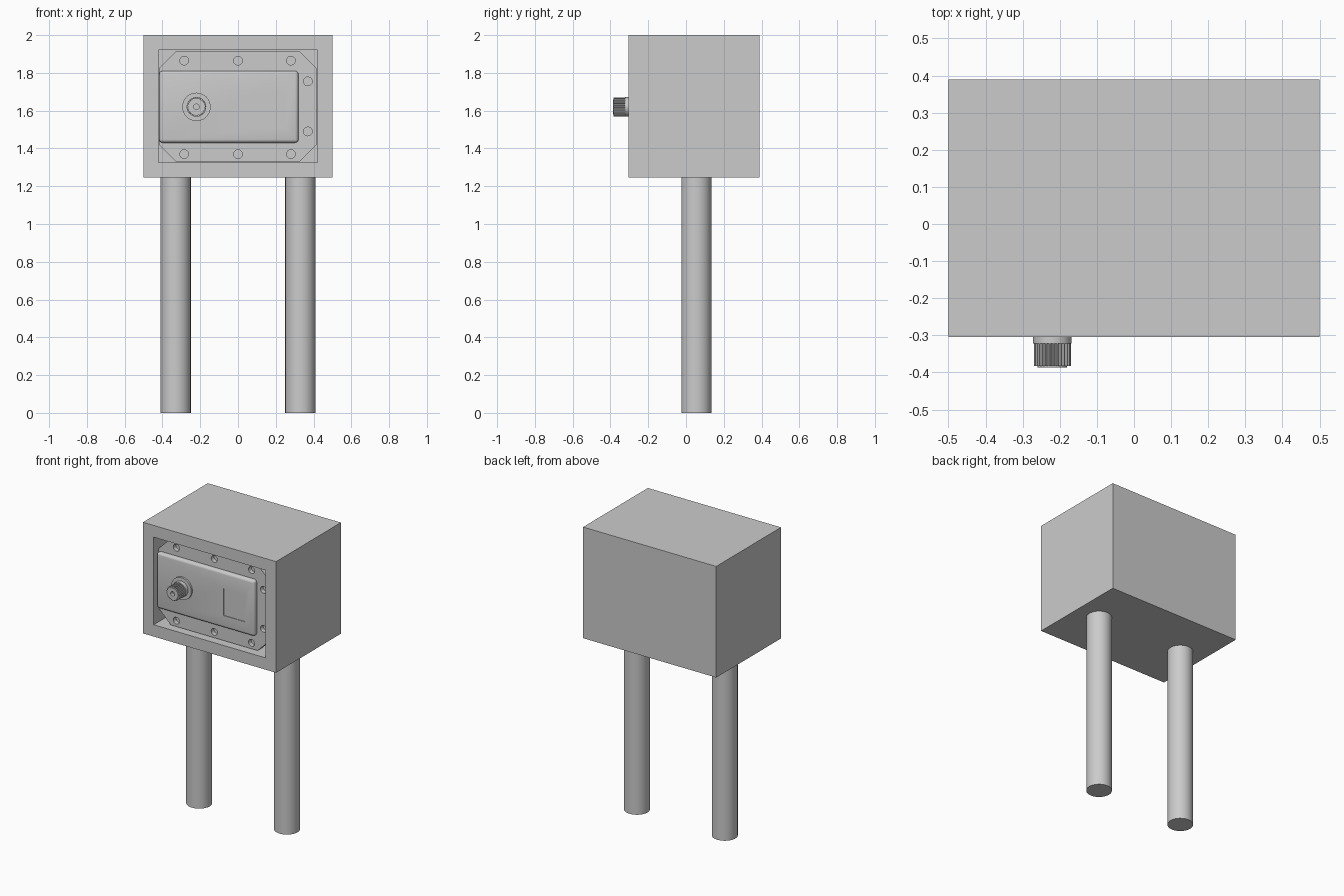
import bpy
import bmesh
from math import cos, sin, tau, radians

if "Cube" in bpy.data.objects:
    bpy.data.objects.remove(bpy.data.objects["Cube"], do_unlink=True)

# One plain grey
grey = bpy.data.materials.new("light grey")
grey.use_nodes = True
colour = (0.6, 0.6, 0.6, 1)
grey.diffuse_color = colour
grey.node_tree.nodes["Principled BSDF"].inputs["Base Color"].default_value = colour


def prism(name, outline, y0, y1):
    """Extrude an x-z outline from y0 back to y1."""
    bm = bmesh.new()
    face = bm.faces.new([bm.verts.new((x, y0, z)) for x, z in outline])
    made = bmesh.ops.extrude_face_region(bm, geom=[face])["geom"]
    moved = [v for v in made if isinstance(v, bmesh.types.BMVert)]
    bmesh.ops.translate(bm, verts=moved, vec=(0, y1 - y0, 0))
    bmesh.ops.recalc_face_normals(bm, faces=bm.faces)
    mesh = bpy.data.meshes.new(name)
    bm.to_mesh(mesh)
    bm.free()
    mesh.materials.append(grey)
    obj = bpy.data.objects.new(name, mesh)
    bpy.context.collection.objects.link(obj)
    return obj


def rect(x0, x1, z0, z1):
    return [(x0, z0), (x1, z0), (x1, z1), (x0, z1)]


def circle(x, z, r, n=32):
    return [(x + r * cos(tau * i / n), z + r * sin(tau * i / n)) for i in range(n)]


def apply_modifiers(obj):
    bpy.context.view_layer.update()
    graph = bpy.context.evaluated_depsgraph_get()
    old = obj.data
    obj.data = bpy.data.meshes.new_from_object(obj.evaluated_get(graph))
    obj.modifiers.clear()
    bpy.data.meshes.remove(old)


def carve(obj, outline, y0, y1):
    """Cut a prism-shaped hole, then remove the cutter."""
    cutter = prism("cutter", outline, y0, y1)
    cutter.hide_render = True
    mod = obj.modifiers.new("cut", "BOOLEAN")
    mod.operation = "DIFFERENCE"
    mod.solver = "EXACT"
    mod.object = cutter
    apply_modifiers(obj)
    bpy.data.objects.remove(cutter, do_unlink=True)


def smooth(obj, angle=30):
    bpy.ops.object.select_all(action="DESELECT")
    obj.select_set(True)
    bpy.context.view_layer.objects.active = obj
    bpy.ops.object.shade_smooth_by_angle(angle=radians(angle))


# Housing with an open front
housing = prism("housing", rect(-0.5, 0.5, 1.245, 2), -0.305, 0.39)
carve(housing, rect(-0.42, 0.42, 1.325, 1.92), -0.4, 0.31)

# Two round legs
for side, x in (("right", -0.33), ("left", 0.33)):
    bpy.ops.mesh.primitive_cylinder_add(
        vertices=48, radius=0.08, depth=1.245, location=(x, 0.055, 1.245 / 2))
    leg = bpy.context.object
    leg.name = side + "_leg"
    leg.data.materials.append(grey)
    smooth(leg)

# Mounting plate with clipped corners and blind screw holes
L, R, B, T, C = -0.418, 0.416, 1.33, 1.915, 0.09
plate = prism("mounting_plate", [
    (L + C, B), (R - C, B), (R, B + C), (R, T - C),
    (R - C, T), (L + C, T), (L, T - C), (L, B + C)], -0.255, -0.205)
holes = [(x, z) for x in (-0.285, 0, 0.28) for z in (1.37, 1.865)]
holes += [(0.37, 1.49), (0.37, 1.755)]
for x, z in holes:
    carve(plate, circle(x, z, 0.023, 24), -0.3, -0.225)
smooth(plate)

# Raised cover with rounded edges and a shallow label pocket
cover = prism("cover", rect(-0.417, 0.32, 1.43, 1.81), -0.282, -0.215)
bevel = cover.modifiers.new("round", "BEVEL")
bevel.width = 0.018
bevel.segments = 4
apply_modifiers(cover)
carve(cover, rect(0.09, 0.25, 1.515, 1.70), -0.35, -0.278)
smooth(cover)

# Knob: seat ring, collar, knurled grip, cap ring
KX, KZ = -0.22, 1.62
smooth(prism("knob_seat", circle(KX, KZ, 0.075, 48), -0.295, -0.27))
smooth(prism("knob_collar", circle(KX, KZ, 0.052, 48), -0.322, -0.28))

teeth = 30
grip_outline = []
for i in range(teeth * 4):
    r = 0.05 if i % 4 < 2 else 0.045
    a = tau * i / (teeth * 4)
    grip_outline.append((KX + r * cos(a), KZ + r * sin(a)))
grip = prism("knob_grip", grip_outline, -0.383, -0.32)
carve(grip, circle(KX, KZ, 0.015, 24), -0.42, -0.365)

cap = prism("knob_cap", circle(KX, KZ, 0.04, 48), -0.387, -0.375)
carve(cap, circle(KX, KZ, 0.015, 24), -0.42, -0.37)
smooth(cap)
